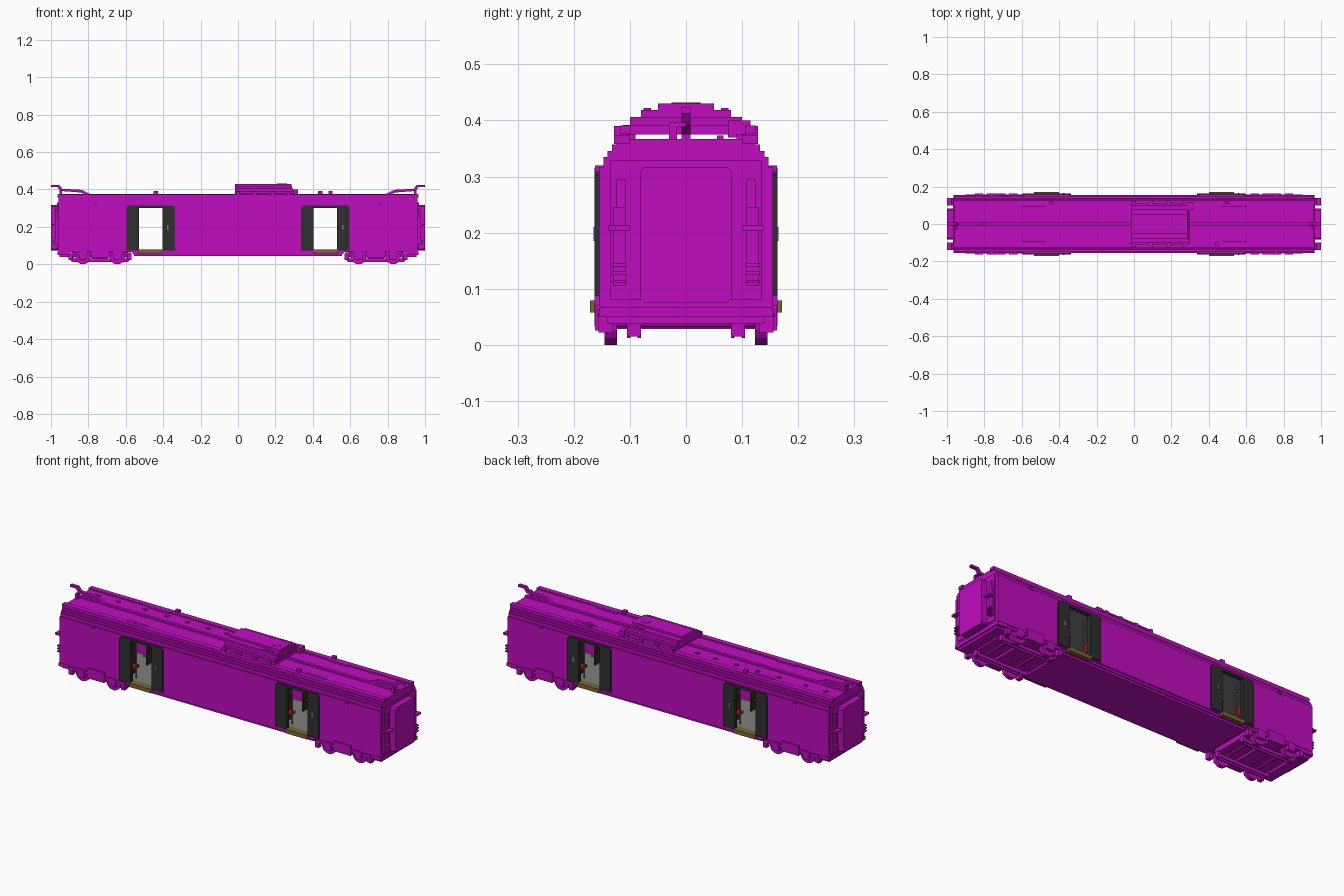
import bpy, bmesh, math
from mathutils import Matrix, Vector

cube = bpy.data.objects.get("Cube")
if cube:
    bpy.data.objects.remove(cube, do_unlink=True)


def material(name, rgb):
    m = bpy.data.materials.new(name)
    m.use_nodes = True
    m.diffuse_color = (*rgb, 1)
    m.node_tree.nodes["Principled BSDF"].inputs["Base Color"].default_value = (*rgb, 1)
    return m


MAGENTA = material("magenta paint", (0.53, 0.004, 0.53))
CHARCOAL = material("charcoal", (0.028, 0.028, 0.03))
GOLD = material("dull gold", (0.20, 0.13, 0.025))
GREY = material("floor grey", (0.21, 0.21, 0.21))
RED = material("red", (0.42, 0.01, 0.008))


def finish(bm, name, mat):
    bmesh.ops.recalc_face_normals(bm, faces=bm.faces)
    me = bpy.data.meshes.new(name)
    bm.to_mesh(me)
    bm.free()
    me.materials.append(mat)
    ob = bpy.data.objects.new(name, me)
    bpy.context.collection.objects.link(ob)
    return ob


def boxes(name, mat, *bounds):
    """One object of boxes, each given as x0, x1, y0, y1, z0, z1."""
    bm = bmesh.new()
    for x0, x1, y0, y1, z0, z1 in bounds:
        centre = Vector((x0 + x1, y0 + y1, z0 + z1)) / 2
        size = Matrix.Diagonal((abs(x1 - x0), abs(y1 - y0), abs(z1 - z0), 1))
        bmesh.ops.create_cube(bm, size=1, matrix=Matrix.Translation(centre) @ size)
    return finish(bm, name, mat)


def prism(name, mat, profile, axis, a, b):
    """Extrude a profile along x (points are y, z) or y (points are x, z)."""
    bm = bmesh.new()
    vs = [bm.verts.new((a, p, q) if axis == "x" else (p, a, q)) for p, q in profile]
    face = bm.faces.new(vs)
    out = bmesh.ops.extrude_face_region(bm, geom=[face])
    shift = Vector((b - a, 0, 0)) if axis == "x" else Vector((0, b - a, 0))
    bmesh.ops.translate(bm, vec=shift, verts=[v for v in out["geom"] if isinstance(v, bmesh.types.BMVert)])
    return finish(bm, name, mat)


def cylinder(name, mat, centre, radius, depth, axis="z", sides=16):
    bm = bmesh.new()
    rot = Matrix.Rotation(math.pi / 2, 4, "X") if axis == "y" else Matrix.Identity(4)
    bmesh.ops.create_cone(bm, cap_ends=True, segments=sides, radius1=radius, radius2=radius,
                          depth=depth, matrix=Matrix.Translation(centre) @ rot)
    return finish(bm, name, mat)


SIDES = (-1, 1)
DOOR = 0.467          # door centre
HALF = 0.067          # half of the clear opening

# Stepped roof
half_roof = [(0.155, 0.305), (0.155, 0.317), (0.147, 0.317), (0.147, 0.335), (0.14, 0.335),
             (0.14, 0.346), (0.132, 0.346), (0.132, 0.357), (0.124, 0.357), (0.124, 0.367)]
prism("roof", MAGENTA, half_roof + [(-y, z) for y, z in reversed(half_roof)], "x", -0.96, 0.96)
boxes("roof_ridge", MAGENTA, (-0.96, 0.96, -0.008, 0.008, 0.36, 0.376))
boxes("roof_gutters", MAGENTA, *[(-0.965, 0.965, s * 0.10, s * 0.128, 0.358, 0.374) for s in SIDES])

# Walls, floor and skirt
d0, d1 = DOOR - HALF, DOOR + HALF
for s, label in ((-1, "front"), (1, "back")):
    boxes(label + "_wall", MAGENTA, *[(a, b, s * 0.145, s * 0.155, 0.07, 0.307)
          for a, b in ((-0.96, -d1), (-d0, d0), (d1, 0.96))])
boxes("underfloor", MAGENTA, (-0.96, 0.96, -0.153, 0.153, 0.066, 0.074))
boxes("skirt", MAGENTA, (-0.565, 0.565, -0.15, 0.15, 0.055, 0.067),
      (-0.555, 0.555, -0.143, 0.143, 0.044, 0.056))
boxes("inner_floor", GREY, (-0.94, 0.94, -0.144, 0.144, 0.074, 0.078))
boxes("inner_ceiling", GREY, (-0.94, 0.94, -0.144, 0.144, 0.302, 0.3045))

# Ends with gangways, ladders and coupling beams
for s, label in ((-1, "right"), (1, "left")):
    boxes(label + "_end_wall", MAGENTA, (s * 0.94, s * 0.96, -0.154, 0.154, 0.07, 0.306),
          (s * 0.955, s * 0.967, -0.135, 0.135, 0.08, 0.33))
    c = 0.008
    prism(label + "_gangway", MAGENTA,
          [(-0.082, 0.075 + c), (-0.082 + c, 0.075), (0.082 - c, 0.075), (0.082, 0.075 + c),
           (0.082, 0.317 - c), (0.082 - c, 0.317), (-0.082 + c, 0.317), (-0.082, 0.317 - c)],
          "x", s * 0.96, s * 1.0)
    for t in SIDES:
        boxes(label + "_end_ladder", MAGENTA,
              (s * 0.96, s * 0.978, t * 0.108, t * 0.13, 0.106, 0.245),
              (s * 0.96, s * 0.975, t * 0.108, t * 0.124, 0.245, 0.295),
              (s * 0.96, s * 1.0, t * 0.10, t * 0.138, 0.204, 0.213),
              *[(s * 0.96, s * 0.99, t * 0.106, t * 0.132, z, z + 0.006) for z in (0.11, 0.125, 0.14)])
    boxes(label + "_buffer_beam", MAGENTA, (s * 0.90, s * 0.965, -0.155, 0.155, 0.05, 0.068),
          (s * 0.90, s * 0.955, -0.14, 0.14, 0.038, 0.052))
    # Cable arm stepping up over the roof end
    path = [(0.80, 0.366), (0.84, 0.384), (0.95, 0.392), (0.965, 0.412), (1.0, 0.412),
            (1.0, 0.424), (0.955, 0.424), (0.94, 0.404), (0.835, 0.398), (0.79, 0.376)]
    prism(label + "_cable_arm", MAGENTA, [(s * x, z) for x, z in path], "y", -0.008, 0.008)
    boxes(label + "_cable_bracket", MAGENTA, (s * 0.94, s * 0.955, -0.03, -0.016, 0.34, 0.395),
          (s * 0.94, s * 0.955, -0.03, 0.0, 0.388, 0.396))

# Sliding doors, thresholds and the interior beside them
for s in SIDES:
    for t in SIDES:
        for e in SIDES:
            inner, outer = s * DOOR + e * (HALF - 0.004), s * DOOR + e * 0.13
            k = e * 0.012
            prism("door_leaf", CHARCOAL, [(inner, 0.075), (outer, 0.075), (outer, 0.303),
                  (outer - k, 0.315), (inner, 0.315)], "y", t * 0.140, t * 0.163)
        boxes("door_handle", GREY, (s * DOOR + 0.088, s * DOOR + 0.096, t * 0.162, t * 0.165, 0.185, 0.21))
        boxes("door_header", CHARCOAL, (s * DOOR - 0.07, s * DOOR + 0.07, t * 0.142, t * 0.163, 0.302, 0.315))
        boxes("threshold", GOLD, (s * DOOR - HALF, s * DOOR + HALF, t * 0.13, t * 0.171, 0.058, 0.079))
    for e in SIDES:
        x = s * DOOR + e * 0.115
        boxes("partition", CHARCOAL, (x - 0.004, x + 0.004, 0.05, 0.144, 0.078, 0.303),
              (x - 0.004, x + 0.004, -0.144, -0.05, 0.078, 0.303))
        for t in SIDES:
            seat = s * DOOR + e * 0.092
            boxes("folding_seat", RED, (seat - 0.018, seat + 0.018, t * 0.07, t * 0.125, 0.125, 0.137),
                  (seat + e * 0.012, seat + e * 0.018, t * 0.07, t * 0.125, 0.13, 0.20))
            cylinder("grab_pole", GREY, (s * DOOR + e * 0.072, t * 0.10, 0.19), 0.003, 0.226, sides=8)

# Roof climate unit on feet
boxes("climate_unit", MAGENTA, (-0.015, 0.30, -0.112, 0.112, 0.375, 0.392),
      (-0.015, 0.295, -0.10, 0.10, 0.39, 0.406),
      (-0.015, 0.288, -0.08, 0.08, 0.404, 0.419),
      (-0.015, 0.286, -0.05, 0.05, 0.417, 0.430),
      (0.29, 0.32, 0.075, 0.115, 0.37, 0.40))
boxes("climate_unit_feet", MAGENTA, *[(x - 0.009, x + 0.009, t * 0.09, t * 0.128, 0.36, 0.39)
      for x in (0.0, 0.09, 0.185, 0.27) for t in SIDES])
cylinder("climate_fan", MAGENTA, (0.235, 0, 0.43), 0.026, 0.004)
boxes("climate_grilles", MAGENTA, *[(0.20 + i * 0.016, 0.208 + i * 0.016, t * 0.062, t * 0.076, 0.418, 0.422)
      for i in range(5) for t in SIDES])

# Small roof fittings
for s in SIDES:
    boxes("roof_hatch_plates", MAGENTA, *[(s * 0.475, s * 0.595, t * 0.09, t * 0.107, 0.366, 0.376) for t in SIDES])
for x, y in ((-0.44, 0.115), (0.495, 0.115), (0.44, -0.108)):
    boxes("roof_antenna", MAGENTA, (x - 0.004, x + 0.004, y - 0.004, y + 0.004, 0.36, 0.385),
          (x - 0.011, x + 0.011, y - 0.009, y + 0.009, 0.377, 0.391))
for x in (-0.88, -0.76, -0.60, -0.47, -0.345, -0.22, -0.11):
    boxes("roof_vent", MAGENTA, (x - 0.01, x + 0.01, 0.055, 0.067, 0.365, 0.373))
boxes("roof_side_lugs", MAGENTA, *[(s * 0.75, s * 0.77, t * 0.145, t * 0.162, 0.308, 0.32)
      for s in SIDES for t in SIDES])

# Bogies
for s in SIDES:
    mid = s * 0.737
    boxes("bogie_frame", MAGENTA, (mid - 0.15, mid + 0.15, -0.115, 0.115, 0.04, 0.067),
          (mid - 0.04, mid + 0.04, -0.15, 0.15, 0.028, 0.067))
    for t in SIDES:
        boxes("bogie_side", MAGENTA, (mid - 0.165, mid + 0.165, t * 0.146, t * 0.158, 0.05, 0.064),
              (mid - 0.05, mid + 0.05, t * 0.144, t * 0.163, 0.034, 0.088),
              (mid - 0.168, mid - 0.145, t * 0.13, t * 0.156, 0.022, 0.055),
              (mid + 0.145, mid + 0.168, t * 0.13, t * 0.156, 0.022, 0.055))
        boxes("track_brake", MAGENTA, (mid - 0.15, mid + 0.15, t * 0.08, t * 0.086, 0.012, 0.03),
              (mid - 0.15, mid + 0.15, t * 0.099, t * 0.105, 0.012, 0.03),
              (mid - 0.155, mid - 0.14, t * 0.08, t * 0.105, 0.015, 0.045),
              (mid + 0.14, mid + 0.155, t * 0.08, t * 0.105, 0.015, 0.045))
    for e in SIDES:
        x = mid + e * 0.092
        cylinder("axle", MAGENTA, (x, 0, 0.041), 0.01, 0.27, "y", 8)
        for t in SIDES:
            cylinder("wheel", MAGENTA, (x, t * 0.134, 0.041), 0.041, 0.022, "y")
            boxes("axle_box", MAGENTA, (x - 0.022, x + 0.022, t * 0.143, t * 0.162, 0.026, 0.07))
